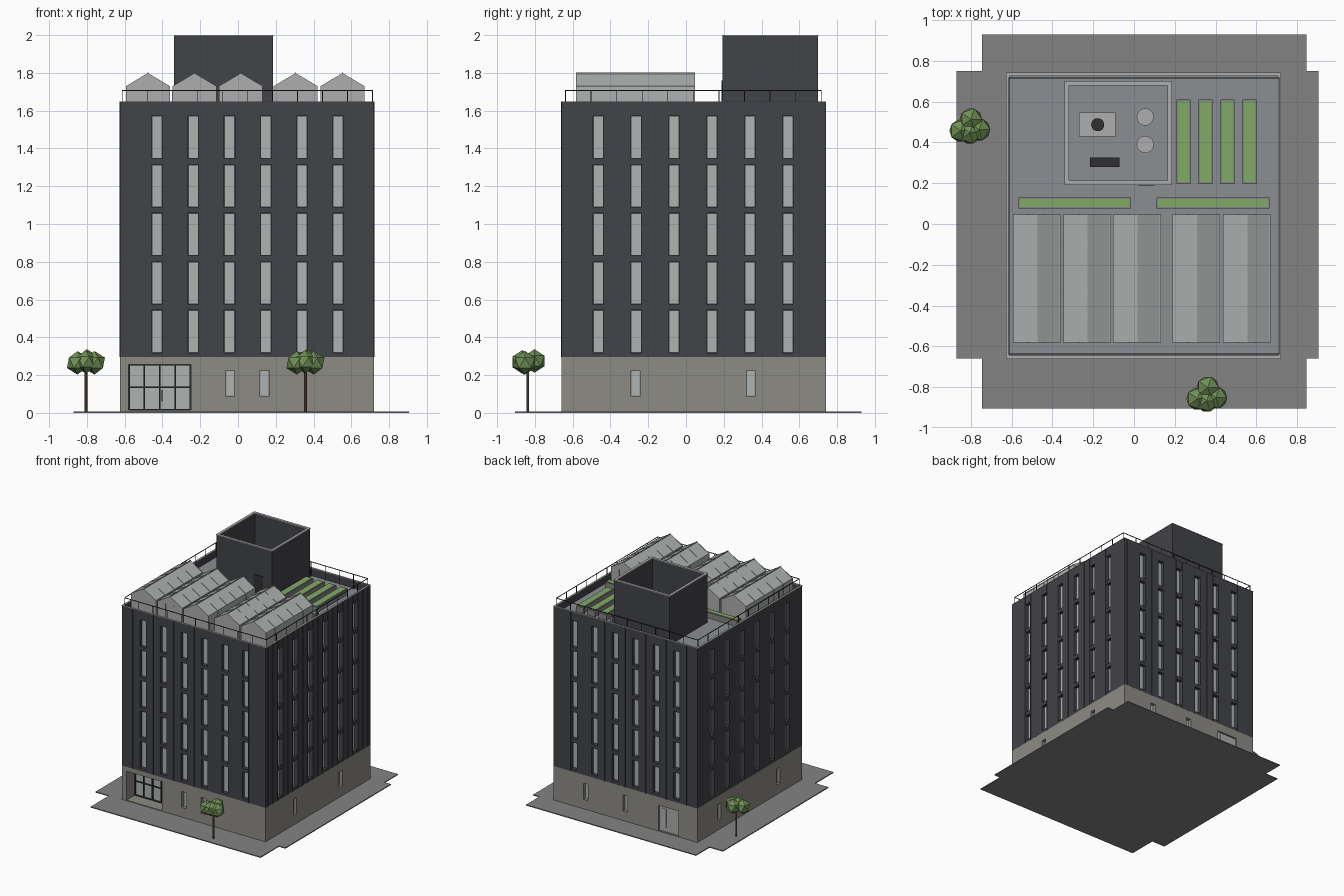
import bpy, bmesh
from mathutils import Matrix, Vector

if "Cube" in bpy.data.objects:
    bpy.data.objects.remove(bpy.data.objects["Cube"])

X0, X1, Y0, Y1 = -0.625, 0.72, -0.66, 0.74
BASE, TOP, ROOF = 0.295, 1.645, 1.585


def mat(name, r, g, b):
    m = bpy.data.materials.new(name)
    m.diffuse_color = (r, g, b, 1)
    m.use_nodes = True
    m.node_tree.nodes["Principled BSDF"].inputs["Base Color"].default_value = m.diffuse_color
    return m


DARK = mat("dark_cladding", 0.055, 0.057, 0.065)
BLACK = mat("black_metal", 0.03, 0.03, 0.033)
STONE = mat("stone", 0.27, 0.26, 0.235)
GLASS = mat("glass", 0.42, 0.45, 0.44)
PAVE = mat("paving", 0.23, 0.23, 0.235)
ROOFM = mat("roof_grey", 0.26, 0.275, 0.29)
METAL = mat("light_metal", 0.42, 0.42, 0.42)
GREEN = mat("planting", 0.22, 0.40, 0.14)
LEAF = mat("leaves", 0.16, 0.28, 0.09)
WOOD = mat("trunk", 0.16, 0.10, 0.06)


def finish(name, bm, m):
    me = bpy.data.meshes.new(name)
    bmesh.ops.recalc_face_normals(bm, faces=bm.faces)
    bm.to_mesh(me)
    bm.free()
    ob = bpy.data.objects.new(name, me)
    bpy.context.collection.objects.link(ob)
    if m:
        me.materials.append(m)
    return ob


def boxes(name, items, m):
    """One object from boxes (x0, x1, y0, y1, z0, z1)."""
    bm = bmesh.new()
    for x0, x1, y0, y1, z0, z1 in items:
        M = Matrix.Translation(((x0 + x1) / 2, (y0 + y1) / 2, (z0 + z1) / 2)) @ \
            Matrix.Diagonal((abs(x1 - x0), abs(y1 - y0), abs(z1 - z0), 1))
        bmesh.ops.create_cube(bm, size=1, matrix=M)
    return finish(name, bm, m)


def prisms(name, items, m):
    """Profiles in xz extruded along y: (points, y0, y1)."""
    bm = bmesh.new()
    for pts, y0, y1 in items:
        f = bm.faces.new([bm.verts.new((x, y0, z)) for x, z in pts])
        r = bmesh.ops.extrude_face_region(bm, geom=[f])
        bmesh.ops.translate(bm, vec=(0, y1 - y0, 0),
                            verts=[v for v in r["geom"] if isinstance(v, bmesh.types.BMVert)])
    return finish(name, bm, m)


def cylinders(name, items, m, n=24):
    bm = bmesh.new()
    for x, y, r, z0, z1 in items:
        bmesh.ops.create_cone(bm, cap_ends=True, segments=n, radius1=r, radius2=r, depth=z1 - z0,
                              matrix=Matrix.Translation((x, y, (z0 + z1) / 2)))
    return finish(name, bm, m)


def cut(ob, cutter):
    mod = ob.modifiers.new("openings", "BOOLEAN")
    mod.operation, mod.solver, mod.object = "DIFFERENCE", "EXACT", cutter
    cutter.hide_render = True
    cutter.hide_set(True)


def side(s, u0, u1, d0, d1, z0, z1):
    """Box on a facade; d is the distance outward from the wall."""
    if s == "front":
        return (u0, u1, Y0 - d1, Y0 - d0, z0, z1)
    if s == "back":
        return (u0, u1, Y1 + d0, Y1 + d1, z0, z1)
    if s == "right":
        return (X1 + d0, X1 + d1, u0, u1, z0, z1)
    return (X0 - d1, X0 - d0, u0, u1, z0, z1)


def ring(x0, x1, y0, y1, t, z0, z1):
    return [(x0, x1, y0, y0 + t, z0, z1), (x0, x1, y1 - t, y1, z0, z1),
            (x0, x0 + t, y0 + t, y1 - t, z0, z1), (x1 - t, x1, y0 + t, y1 - t, z0, z1)]


# stepped paving slab
px, py = [-0.87, -0.745, 0.845, 0.905], [-0.905, -0.66, 0.75, 0.93]
bm = bmesh.new()
pts = [(px[1], py[0]), (px[2], py[0]), (px[2], py[1]), (px[3], py[1]), (px[3], py[2]), (px[2], py[2]),
       (px[2], py[3]), (px[1], py[3]), (px[1], py[2]), (px[0], py[2]), (px[0], py[1]), (px[1], py[1])]
f = bm.faces.new([bm.verts.new((x, y, 0)) for x, y in pts])
r = bmesh.ops.extrude_face_region(bm, geom=[f])
bmesh.ops.translate(bm, vec=(0, 0, 0.008), verts=[v for v in r["geom"] if isinstance(v, bmesh.types.BMVert)])
finish("paving", bm, PAVE)

# facade windows and cladding seams on all four sides
holes, glass, seams = [], [], []
for s, first, pitch, lo, hi in (("front", -0.428, 0.1916, X0, X1), ("back", -0.428, 0.1916, X0, X1),
                                ("right", -0.464, 0.2006, Y0, Y1), ("left", -0.464, 0.2006, Y0, Y1)):
    for c in range(6):
        u = first + c * pitch
        for k in range(5):
            z = 0.322 + k * 0.257
            holes.append(side(s, u - 0.028, u + 0.028, -0.03, 0.02, z - 0.004, z + 0.222))
            glass.append(side(s, u - 0.024, u + 0.024, -0.035, -0.025, z, z + 0.218))
    step = pitch / 3
    for k in range(-3, 20):
        u = first + step * (k + 0.5)
        if lo + 0.01 < u < hi - 0.01:
            seams.append(side(s, u - 0.002, u + 0.002, -0.002, 0.002, BASE, TOP))
holes.append((X0 + 0.013, X1 - 0.013, Y0 + 0.013, Y1 - 0.013, 1.58, 1.8))
tower = boxes("upper_walls", [(X0, X1, Y0, Y1, BASE, TOP)], DARK)
cut(tower, boxes("upper_cutter", holes, None))
boxes("cladding_seams", seams, DARK)
boxes("roof_deck", [(X0 + 0.013, X1 - 0.013, Y0 + 0.013, Y1 - 0.013, 1.575, ROOF)], ROOFM)
boxes("parapet_coping", ring(X0 - 0.002, X1 + 0.002, Y0 - 0.002, Y1 + 0.002, 0.016, TOP, TOP + 0.004), METAL)

# stone base with slit windows, entrance and back door
holes = []
for s, us in (("front", (-0.042, 0.14)), ("back", (0.42, 0.05)), ("right", (-0.267, 0.343)), ("left", (0.45, -0.34))):
    for u in us:
        holes.append(side(s, u - 0.023, u + 0.023, -0.03, 0.02, 0.088, 0.224))
        glass.append(side(s, u - 0.02, u + 0.02, -0.035, -0.025, 0.091, 0.221))
holes.append(side("front", -0.58, -0.25, -0.12, 0.02, 0.014, 0.257))
holes.append(side("back", -0.45, -0.26, -0.02, 0.02, 0.012, 0.225))
glass.append(side("front", -0.58, -0.25, -0.125, -0.115, 0.014, 0.257))
glass.append(side("back", -0.325, -0.29, -0.025, -0.01, 0.05, 0.205))
base = boxes("stone_base", [(X0, X1, Y0, Y1, 0.004, BASE)], STONE)
cut(base, boxes("base_cutter", holes, None))
boxes("window_glass", glass, GLASS)
bars = [side("front", u - 0.004, u + 0.004, -0.116, -0.105, 0.014, 0.257)
        for u in (-0.576, -0.497, -0.415, -0.333, -0.254)]
bars += [side("front", -0.58, -0.25, -0.116, -0.106, z, z + 0.007) for z in (0.014, 0.132, 0.25)]
bars += [side("front", -0.405, -0.401, -0.106, -0.098, 0.06, 0.12)]
boxes("entrance_frame", bars, BLACK)
boxes("back_door", [side("back", -0.45, -0.26, -0.022, -0.014, 0.012, 0.225)], METAL)

# roof railing
rx0, rx1, ry0, ry1, rt = X0 + 0.01, X1 - 0.006, Y0 + 0.02, Y1 - 0.022, 0.004
rail = ring(rx0, rx1, ry0, ry1, rt, 1.705, 1.71)
for i in range(11):
    x, y = rx0 + (rx1 - rx0 - rt) * i / 10, ry0 + (ry1 - ry0 - rt) * i / 10
    rail += [(x, x + rt, b, b + rt, ROOF, 1.706) for b in (ry0, ry1 - rt)]
    rail += [(b, b + rt, y, y + rt, ROOF, 1.706) for b in (rx0, rx1 - rt)]
boxes("roof_railing", rail, BLACK)

# greenhouses with glazing ribs
houses, ribs, eaves = [], [], []
for c in (-0.477, -0.23, 0.015, 0.305, 0.553):
    def gable(o):
        return [(c - 0.114 - o, ROOF), (c + 0.114 + o, ROOF), (c + 0.114 + o, 1.728 + o),
                (c, 1.797 + o), (c - 0.114 - o, 1.728 + o)]
    houses.append((gable(0), -0.58, 0.045))
    for i in range(6):
        y = -0.582 + i * 0.125
        ribs.append((gable(0.002), y, y + 0.004))
    for sx in (-1, 1):
        e = c + sx * 0.114
        eaves.append((e - 0.003, e + 0.003, -0.583, 0.048, 1.725, 1.731))
    for dx in (-0.04, 0.04):
        eaves.append((c + dx - 0.002, c + dx + 0.002, -0.583, 0.048, ROOF, 1.728))
    eaves.append((c - 0.003, c + 0.003, -0.583, 0.048, 1.795, 1.801))
prisms("greenhouses", houses, GLASS)
prisms("greenhouse_ribs", ribs, METAL)
boxes("greenhouse_bars", eaves, METAL)

# planters
beds = [(x - 0.035, x + 0.035, 0.197, 0.61) for x in (0.243, 0.351, 0.459, 0.567)]
beds += [(-0.567, -0.015, 0.075, 0.13), (0.11, 0.665, 0.075, 0.13)]
boxes("planter_walls", [b for p in beds for b in ring(*p, 0.008, ROOF, 1.632)], PAVE)
boxes("planter_beds", [(a + 0.008, b - 0.008, c + 0.008, d - 0.008, ROOF, 1.636) for a, b, c, d in beds], GREEN)

# open-topped plant enclosure and equipment
boxes("plant_screen", ring(-0.338, 0.185, 0.193, 0.70, 0.018, ROOF, 1.996), DARK)
boxes("plant_screen_coping", ring(-0.34, 0.187, 0.191, 0.702, 0.022, 1.994, 2.0), METAL)
boxes("plant_door", [(0.02, 0.10, 0.188, 0.194, ROOF, 1.76)], BLACK)
boxes("plant_unit", [(-0.27, -0.09, 0.43, 0.547, ROOF, 1.67)], METAL)
boxes("plant_vent", [(-0.215, -0.07, 0.28, 0.327, ROOF, 1.65)], BLACK)
cylinders("plant_fan", [(-0.178, 0.487, 0.032, 1.67, 1.68)], BLACK)
cylinders("plant_tanks", [(0.055, 0.525, 0.042, ROOF, 1.68), (0.055, 0.39, 0.042, ROOF, 1.68)], METAL)

# low-poly trees
for i, (x, y) in enumerate(((-0.805, 0.478), (0.357, -0.837))):
    cylinders(f"tree_trunk_{i}", [(x, y, 0.007, 0.0, 0.24)], WOOD, 8)
    bm = bmesh.new()
    for dx, dy, dz in ((0.005, 0.035, 0.275), (-0.045, -0.02, 0.265), (0.045, -0.015, 0.265), (0, -0.03, 0.27)):
        bmesh.ops.create_icosphere(bm, subdivisions=1, radius=0.062,
                                   matrix=Matrix.Translation(Vector((x + dx, y + dy, dz))))
    finish(f"tree_crown_{i}", bm, LEAF)
